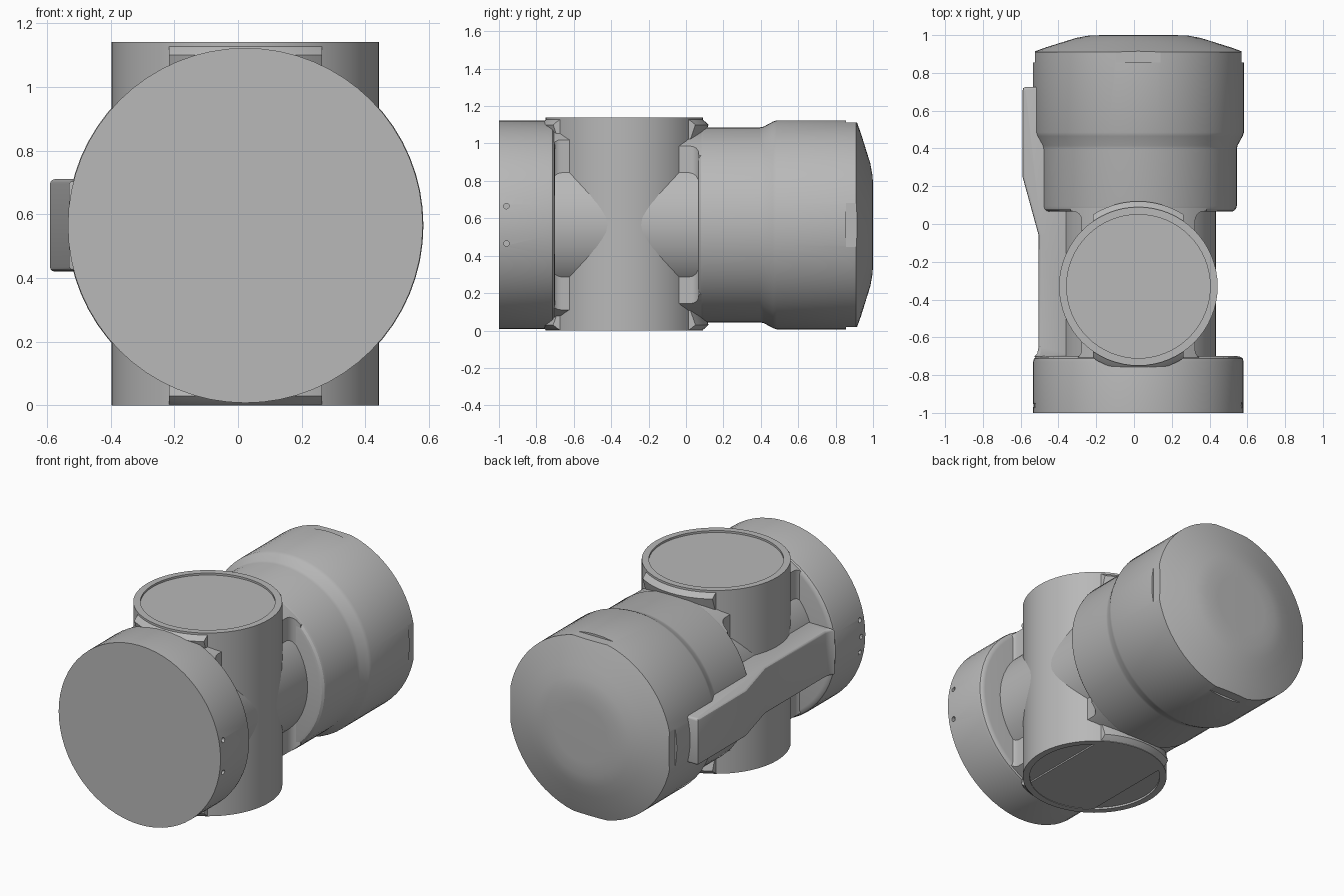
import bpy, bmesh, math
from mathutils import Matrix, Vector

cube = bpy.data.objects.get("Cube")
if cube:
    bpy.data.objects.remove(cube)

AXIS_X, AXIS_Z = 0.023, 0.565      # long axis of the drums
TUBE_Y = -0.33                     # upright tube position
SIDES = 64

grey = bpy.data.materials.new("plain_grey")
grey.use_nodes = True
colour = (0.48, 0.48, 0.48, 1)
grey.diffuse_color = colour
grey.node_tree.nodes["Principled BSDF"].inputs["Base Color"].default_value = colour


def finish(name, bm, angle=30):
    bmesh.ops.recalc_face_normals(bm, faces=bm.faces)
    mesh = bpy.data.meshes.new(name)
    bm.to_mesh(mesh)
    bm.free()
    mesh.materials.append(grey)
    obj = bpy.data.objects.new(name, mesh)
    bpy.context.collection.objects.link(obj)
    smooth(obj, angle)
    return obj


def smooth(obj, angle=30):
    bpy.ops.object.select_all(action='DESELECT')
    obj.select_set(True)
    bpy.context.view_layer.objects.active = obj
    bpy.ops.object.shade_smooth_by_angle(angle=math.radians(angle))


def lathe(name, profile, origin, along_y=True):
    """Revolve (distance, radius) pairs into a capped solid."""
    bm = bmesh.new()
    rings = []
    for d, r in profile:
        ring = []
        for i in range(SIDES):
            a = 2 * math.pi * i / SIDES
            u, v = r * math.cos(a), r * math.sin(a)
            p = Vector((u, d, v)) if along_y else Vector((u, v, d))
            ring.append(bm.verts.new(p + Vector(origin)))
        rings.append(ring)
    for a, b in zip(rings, rings[1:]):
        for i in range(SIDES):
            j = (i + 1) % SIDES
            bm.faces.new((a[i], a[j], b[j], b[i]))
    bm.faces.new(rings[0])
    bm.faces.new(rings[-1])
    return finish(name, bm)


def prism(name, outline, z0, z1, bevel=0):
    """Extrude an xy outline upwards."""
    bm = bmesh.new()
    face = bm.faces.new([bm.verts.new((x, y, z0)) for x, y in outline])
    out = bmesh.ops.extrude_face_region(bm, geom=[face])
    bmesh.ops.translate(bm, vec=(0, 0, z1 - z0),
                        verts=[v for v in out["geom"] if isinstance(v, bmesh.types.BMVert)])
    if bevel:
        rim = [e for e in bm.edges if abs(e.verts[0].co.z - e.verts[1].co.z) < 1e-5]
        bmesh.ops.bevel(bm, geom=rim, offset=bevel, segments=3, affect='EDGES', profile=0.5)
    return finish(name, bm)


def boolean(obj, tool, operation):
    """Apply a boolean and discard its tool."""
    tool.hide_render = True
    mod = obj.modifiers.new("cut", 'BOOLEAN')
    mod.object, mod.operation, mod.solver = tool, operation, 'EXACT'
    bpy.ops.object.select_all(action='DESELECT')
    obj.select_set(True)
    bpy.context.view_layer.objects.active = obj
    bpy.ops.object.modifier_apply(modifier=mod.name)
    bpy.data.objects.remove(tool)
    smooth(obj)


drum_origin = (AXIS_X, 0, AXIS_Z)

# Front drum with a rounded rear rim
front_drum = lathe("front_drum", [(-1, 0.557), (-0.73, 0.557), (-0.713, 0.553),
                                  (-0.704, 0.543), (-0.70, 0.525)], drum_origin)

# Small pin holes in the sides of the front drum
bm = bmesh.new()
for side in (-1, 1):
    for dz in (-0.1, 0, 0.1) if side < 0 else (-0.1, 0.1):
        place = Matrix.Translation((AXIS_X + side * 0.56, -0.96, AXIS_Z + dz))
        bmesh.ops.create_cone(bm, cap_ends=True, segments=12, radius1=0.015, radius2=0.015,
                              depth=0.08, matrix=place @ Matrix.Rotation(math.pi / 2, 4, 'Y'))
boolean(front_drum, finish("pin_hole_cutter", bm), 'DIFFERENCE')

# Rear drum: neck, flared shoulder and domed end
rear_drum = lathe("rear_drum", [
    (0.065, 0.49), (0.069, 0.506), (0.08, 0.517), (0.095, 0.521), (0.395, 0.521), (0.415, 0.525),
    (0.465, 0.552), (0.485, 0.559), (0.91, 0.559), (0.935, 0.49), (0.963, 0.40),
    (0.985, 0.33), (0.998, 0.26), (1.0, 0.18)], drum_origin)

# Four grip flats near the domed end
bm = bmesh.new()
for i in range(4):
    place = (Matrix.Translation(drum_origin) @ Matrix.Rotation(i * math.pi / 2, 4, 'Y')
             @ Matrix.Translation((0.646, 0.955, 0)) @ Matrix.Diagonal((0.2, 0.2, 0.6, 1)))
    bmesh.ops.create_cube(bm, size=1, matrix=place)
boolean(rear_drum, finish("flat_cutter", bm), 'DIFFERENCE')

# Upright tube with slightly sunken end discs
lathe("upright_tube", [(0.012, 0.38), (0, 0.38), (0, 0.42), (1.14, 0.42), (1.14, 0.38),
                       (1.128, 0.38)], (AXIS_X, TUBE_Y, 0), along_y=False)

# Horizontal shaft crossing the tube
lathe("cross_shaft", [(-0.75, 0.41), (0.1, 0.41)], drum_origin)

# Webs that flow from the tube into each drum face
fillet = [(0.30, 0.24), (0.30, 0.335), (0.304, 0.355), (0.315, 0.372),
          (0.332, 0.383), (0.36, 0.387), (0.36, 0.42)]
for name, way, offset, radius in (("front_web", -1, 0.0, 0.545), ("rear_web", 1, 0.012, 0.518)):
    half = [(x, TUBE_Y + way * (d + offset)) for x, d in fillet]
    outline = [(AXIS_X + x, y) for x, y in half] + [(AXIS_X - x, y) for x, y in reversed(half)]
    web = prism(name, outline, -0.1, 1.3)
    boolean(web, lathe("web_limit", [(-1.2, radius), (1.2, radius)], drum_origin), 'INTERSECT')

# Soft saddle collars where the tube meets the drum crowns
for name, way in (("upper_saddle", 1), ("lower_saddle", -1)):
    levels = [(0.45, 0.425), (0.535, 0.45), (0.55, 0.435), (0.562, 0.42)]
    saddle = lathe(name, [(AXIS_Z + way * h, r) for h, r in levels],
                   (AXIS_X, TUBE_Y, 0), along_y=False)
    w = 0.24
    limit = prism("saddle_limit", [(AXIS_X - w, -1), (AXIS_X + w, -1),
                                   (AXIS_X + w, 0.5), (AXIS_X - w, 0.5)], -0.1, 1.3)
    boolean(saddle, limit, 'INTERSECT')

# Side bar joining the two drums
prism("side_bar", [(-0.33, 0.725), (-0.575, 0.725), (-0.586, 0.72), (-0.59, 0.705),
                   (-0.59, 0.25), (-0.505, -0.06), (-0.505, -0.65), (-0.512, -0.685),
                   (-0.53, -0.705), (-0.33, -0.705)], 0.42, 0.71, bevel=0.015)
